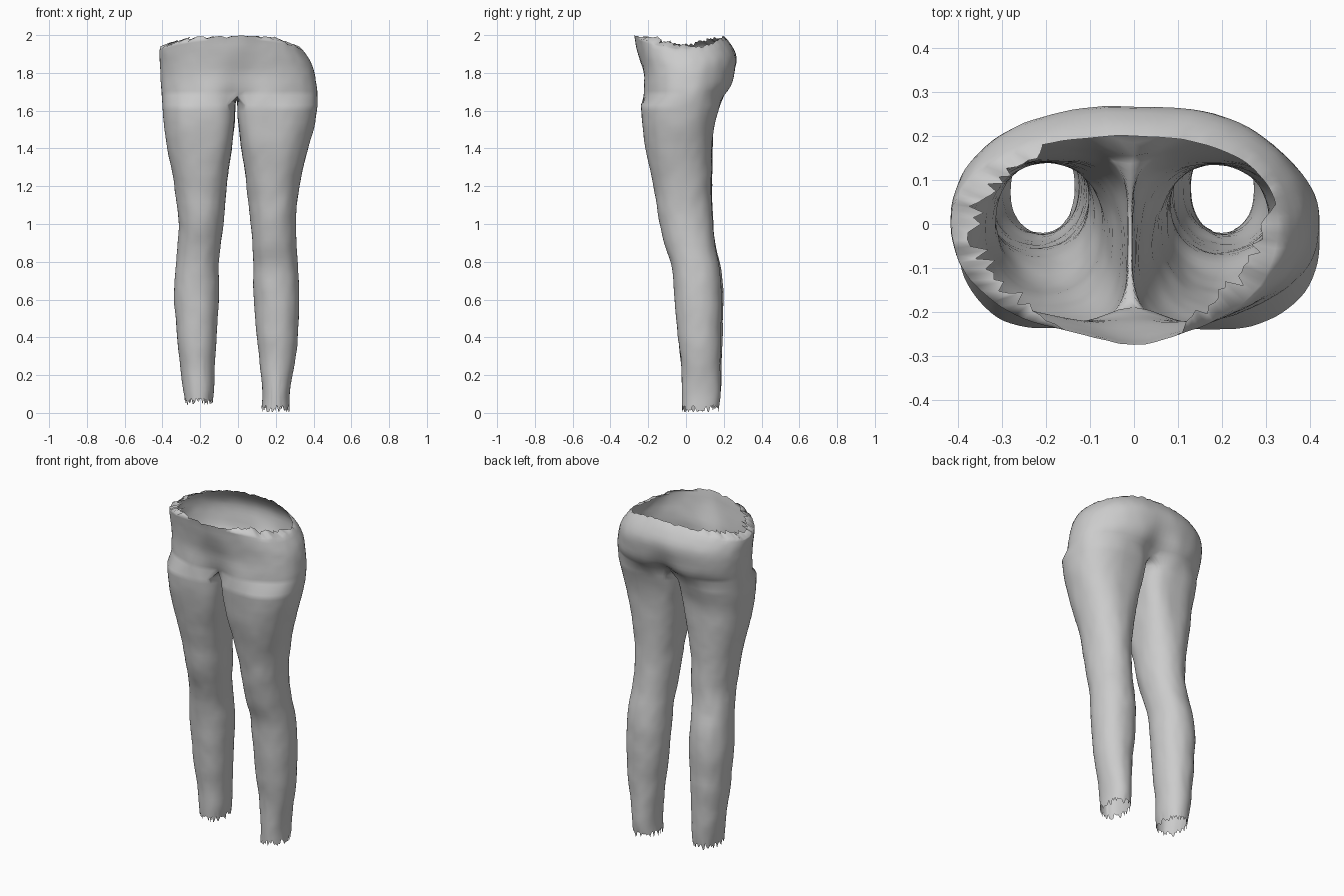
import bpy, bmesh, math, random
from mathutils import Vector, noise

if "Cube" in bpy.data.objects:
    bpy.data.objects.remove(bpy.data.objects["Cube"])

random.seed(4)
N, OUT = 72, 52            # points around a leg; segments of the outer arc

# Leg profiles: z, inner x, outer x, front y, back y (x measured outward)
LEG_RIGHT = [(0.02, .125, .272, -.02, .175), (0.10, .128, .272, -.022, .18), (0.25, .118, .298, -.025, .182),
             (0.45, .095, .318, -.048, .187), (0.65, .083, .325, -.062, .188), (0.78, .080, .316, -.078, .175),
             (0.88, .076, .308, -.11, .155), (1.00, .065, .306, -.138, .14), (1.20, .045, .325, -.172, .133),
             (1.40, .018, .373, -.213, .138), (1.52, .002, .404, -.23, .148), (1.63, -.004, .42, -.238, .18)]
LEG_LEFT = [(0.06, .135, .28, -.02, .18), (0.13, .125, .29, -.022, .185), (0.25, .122, .305, -.025, .188),
            (0.45, .110, .328, -.045, .195), (0.65, .100, .338, -.06, .195), (0.78, .104, .328, -.075, .182),
            (0.88, .092, .318, -.10, .16), (1.00, .076, .312, -.135, .143), (1.20, .062, .337, -.17, .138),
            (1.40, .035, .375, -.21, .142), (1.52, .018, .392, -.228, .15), (1.63, .014, .402, -.236, .18)]
# Pelvis profile: z, left width, right width, front y, back y, front centre dip, back centre dip
PELVIS = [(1.68, .405, .42, -.236, .215, .05, .06), (1.73, .407, .418, -.233, .248, .028, .035),
          (1.80, .41, .406, -.228, .264, .006, .012), (1.88, .413, .385, -.235, .27, -.014, .004),
          (1.94, .415, .358, -.244, .245, -.02, 0), (2.00, .412, .325, -.254, .20, -.02, 0)]


def sample(table, z):
    """Smooth (Hermite) lookup of a profile table."""
    i = max(k for k in range(len(table) - 1) if table[k][0] <= z + 1e-9)
    a, b = table[i], table[i + 1]
    p, q = table[max(i - 1, 0)], table[min(i + 2, len(table) - 1)]
    h = b[0] - a[0]
    t = (z - a[0]) / h
    res = []
    for c in range(1, len(a)):
        m0 = (b[c] - p[c]) / (b[0] - p[0]) * h
        m1 = (q[c] - a[c]) / (q[0] - a[0]) * h
        res.append((2*t**3 - 3*t*t + 1)*a[c] + (t**3 - 2*t*t + t)*m0 + (3*t*t - 2*t**3)*b[c] + (t**3 - t*t)*m1)
    return res


def spow(v, n):
    return math.copysign(abs(v) ** (2 / n), v)


def wrinkle(p):
    """Slight uneven cloth surface."""
    k = noise.noise(p * 7) * .005 + noise.noise(p * 22) * .002
    c = Vector((math.copysign(.2, p.x), 0.0, p.z)) if p.z < 1.6 else Vector((0, 0, p.z))
    d = p - c
    return p + d.normalized() * k if d.length > .03 else p


bm = bmesh.new()


def bridge(a, b, closed):
    n = len(a)
    for i in range(n if closed else n - 1):
        j = (i + 1) % n
        bm.faces.new((a[i], a[j], b[j], b[i]))


def leg_rings(side, table):
    z0, z1, count = table[0][0], table[-1][0], 52
    rings = []
    for r in range(count + 1):
        z = z0 + (z1 - z0) * r / count
        xi, xo, yf, yb = sample(table, z)
        sq = 2.1 + 1.6 * min(max((z - 1.15) / .45, 0), 1)      # inner thigh gets flatter upward
        ring = []
        for i in range(N):
            a = math.radians(-130 + i * 360 / N)
            c, s = math.cos(a), math.sin(a)
            n = 2.15 if c > 0 else sq
            x = (xi + xo) / 2 + (xo - xi) / 2 * spow(c, n)
            y = (yf + yb) / 2 + (yb - yf) / 2 * spow(s, n)
            zz = z
            if r == 0:                                         # ragged hem
                zz += random.uniform(-.018, .022)
            ring.append(bm.verts.new(wrinkle(Vector((side * x, y, zz)))))
        rings.append(ring)
    for a, b in zip(rings, rings[1:]):
        bridge(a, b, True)
    return rings[-1]


def pelvis_ring(z):
    """Closed ring: right half front to back, then left half back to front."""
    wl, wr, yf, yb, df, db = sample(PELVIS, z)
    ring = []
    for i in range(2 * OUT):
        a = math.radians(-90 + i * 180 / OUT)
        c, s = math.cos(a), math.sin(a)
        x = (wr if c > 0 else wl) * spow(c, 2.25)
        if i in (0, OUT):
            x = 0
        g = math.exp(-(x / .09) ** 2)
        y = (yf + df * g if s < 0 else yb - db * g) * abs(s) ** (2 / 2.25)
        zz = z - .06 * c * c * max(0, (z - 1.8) / .2)          # waist dips at the sides
        if z > 1.99:
            zz -= random.uniform(0, .014)
        ring.append(bm.verts.new(wrinkle(Vector((x, y, zz)))))
    return ring


# Pelvis from crotch to waist
rows = [pelvis_ring(1.68 + .32 * k / 13) for k in range(14)]
for a, b in zip(rows, rows[1:]):
    bridge(a, b, True)
base, rim = rows[0], rows[-1]

# Crotch line shared by both legs, running back to front
front, back = base[0].co, base[OUT].co
inner = N - OUT
crotch = []
for k in range(1, inner):
    p = back.lerp(front, k / inner)
    p.x, p.z = -.008, 1.68 - .02 * math.sin(math.pi * k / inner)
    crotch.append(bm.verts.new(p))

# Legs joined to the pelvis
right_arc = base[:OUT + 1]
left_arc = [base[0]] + base[:OUT - 1:-1]
for side, table, arc in ((1, LEG_RIGHT, right_arc), (-1, LEG_LEFT, left_arc)):
    bridge(leg_rings(side, table), arc + crotch, True)


# Ragged lip folded in at the sides of the waist
def waist_lip(start, end, depth):
    edge = [rim[i] for i in range(start, end)]
    lip = []
    for k, v in enumerate(edge):
        fade = math.sin(math.pi * k / (len(edge) - 1)) ** .5
        d = Vector((-v.co.x, -v.co.y, 0)).normalized()
        amount = depth * fade * random.uniform(.35, 1.1) + .002
        lip.append(bm.verts.new(v.co + d * amount + Vector((0, 0, min(amount * .4, 2 - v.co.z)))))
    bridge(edge, lip, False)


waist_lip(60, 99, .075)
waist_lip(5, 30, .06)

bmesh.ops.recalc_face_normals(bm, faces=bm.faces)
mesh = bpy.data.meshes.new("trousers")
bm.to_mesh(mesh)
bm.free()
for poly in mesh.polygons:
    poly.use_smooth = True
trousers = bpy.data.objects.new("trousers", mesh)
bpy.context.collection.objects.link(trousers)
